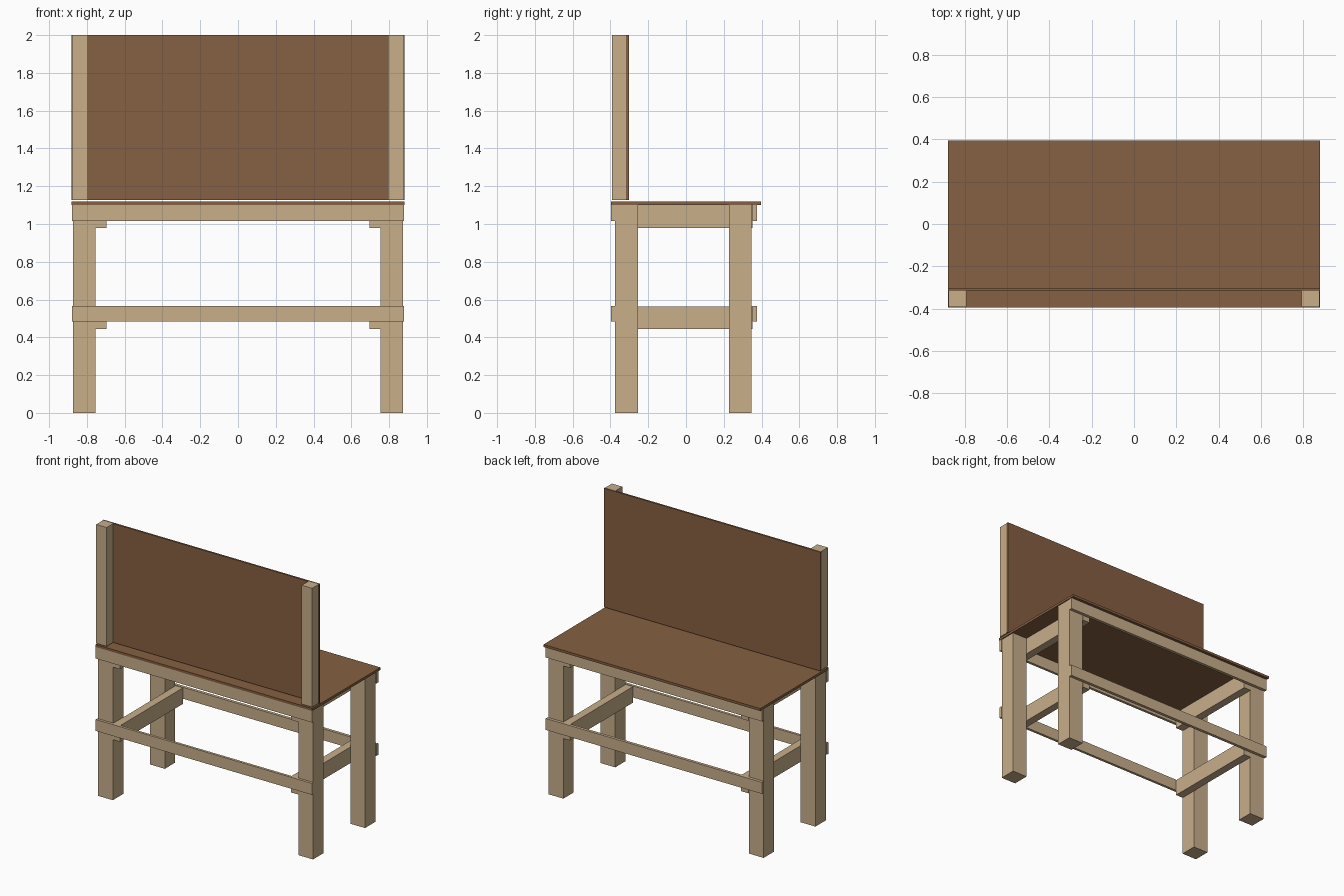
import bpy, bmesh

if "Cube" in bpy.data.objects:
    bpy.data.objects.remove(bpy.data.objects["Cube"])


def material(name, rgb):
    m = bpy.data.materials.new(name)
    m.diffuse_color = (*rgb, 1.0)
    m.use_nodes = True
    m.node_tree.nodes["Principled BSDF"].inputs["Base Color"].default_value = m.diffuse_color
    return m


PINE = material("pale_pine", (0.578, 0.425, 0.255))
BOARD = material("brown_board", (0.238, 0.117, 0.054))


def box(name, x, y, z, mat):
    """Axis-aligned box from (min, max) pairs."""
    bm = bmesh.new()
    bmesh.ops.create_cube(bm, size=1.0)
    for v in bm.verts:
        v.co = [r[0] if c < 0 else r[1] for c, r in zip(v.co, (x, y, z))]
    mesh = bpy.data.meshes.new(name)
    bm.to_mesh(mesh)
    bm.free()
    mesh.materials.append(mat)
    obj = bpy.data.objects.new(name, mesh)
    bpy.context.collection.objects.link(obj)
    return obj


def mirrored(x, side):
    return x if side > 0 else (-x[1], -x[0])


FRONT_LEG, BACK_LEG = (-0.377, -0.255), (0.227, 0.347)

for side, label in ((-1, "left"), (1, "right")):
    # Square legs
    for end, y in (("front", FRONT_LEG), ("back", BACK_LEG)):
        box(f"{end}_leg_{label}", mirrored((0.754, 0.874), side), y, (0, 1.10), PINE)
    # Side rails on the inner faces of the legs
    for level, z in (("upper", (0.978, 1.10)), ("lower", (0.445, 0.563))):
        box(f"{level}_side_rail_{label}", mirrored((0.695, 0.754), side),
            (-0.377, 0.353), z, PINE)
    # Posts holding the back board
    box(f"board_post_{label}", mirrored((0.793, 0.878), side),
        (-0.393, -0.317), (1.126, 2.0), PINE)

# Long rails across the front and back
for end, y in (("front", (-0.396, -0.377)), ("back", (0.353, 0.375))):
    for level, z in (("upper", (1.015, 1.10)), ("lower", (0.483, 0.567))):
        box(f"{level}_{end}_rail", (-0.88, 0.878), y, z, PINE)

# Table top and upright board
box("table_top", (-0.881, 0.881), (-0.396, 0.396), (1.10, 1.118), BOARD)
box("upright_board", (-0.881, 0.881), (-0.317, -0.303), (1.126, 2.0), BOARD)
